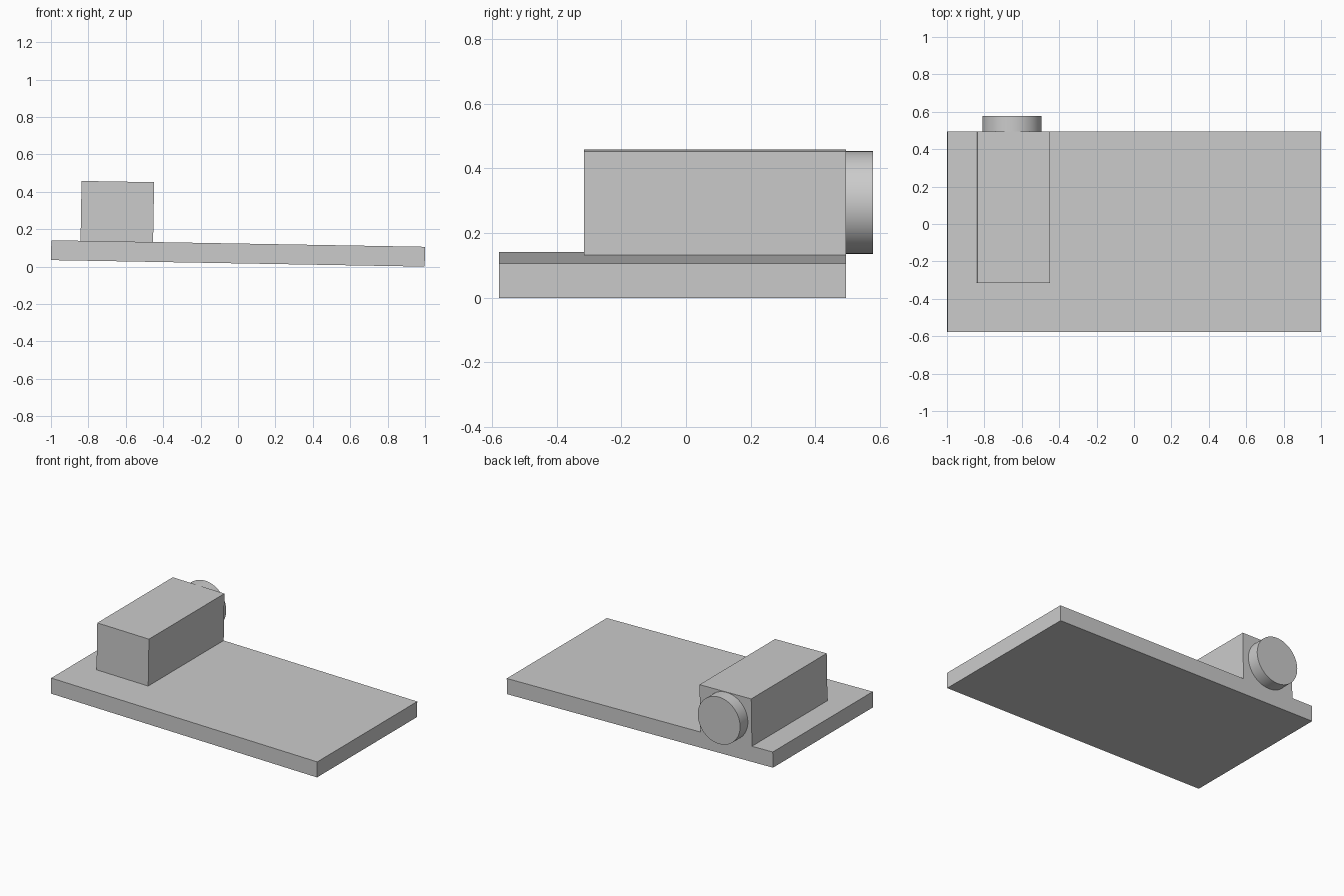
import bpy
import math
from mathutils import Matrix, Vector

cube = bpy.data.objects.get("Cube")
if cube:
    bpy.data.objects.remove(cube, do_unlink=True)

# One plain grey for every part
grey = bpy.data.materials.new("plain grey")
grey.use_nodes = True
colour = (0.6, 0.6, 0.6, 1)
grey.diffuse_color = colour
grey.node_tree.nodes["Principled BSDF"].inputs["Base Color"].default_value = colour

# The whole assembly leans one degree down toward +x
lean = Matrix.Translation((0, -0.0415, 0.0705)) @ Matrix.Rotation(math.radians(1), 4, 'Y')


def finish(name, local):
    obj = bpy.context.object
    obj.name = name
    obj.data.materials.append(grey)
    obj.matrix_world = lean @ local
    return obj


def block(name, centre, size):
    bpy.ops.mesh.primitive_cube_add(size=1)
    bpy.context.object.data.transform(Matrix.Diagonal((*size, 1)))
    return finish(name, Matrix.Translation(Vector(centre)))


# Base plate and the box standing on it, flush with the back edge
block("base_plate", (0, 0, 0), (1.998, 1.073, 0.106))
block("box_housing", (-0.649, 0.1315, 0.213), (0.388, 0.81, 0.32))

# Round knob on the back of the box
bpy.ops.mesh.primitive_cylinder_add(vertices=64, radius=0.159, depth=0.083)
finish("back_knob", Matrix.Translation((-0.656, 0.578, 0.212))
       @ Matrix.Rotation(math.radians(90), 4, 'X'))
bpy.ops.object.shade_smooth_by_angle()
